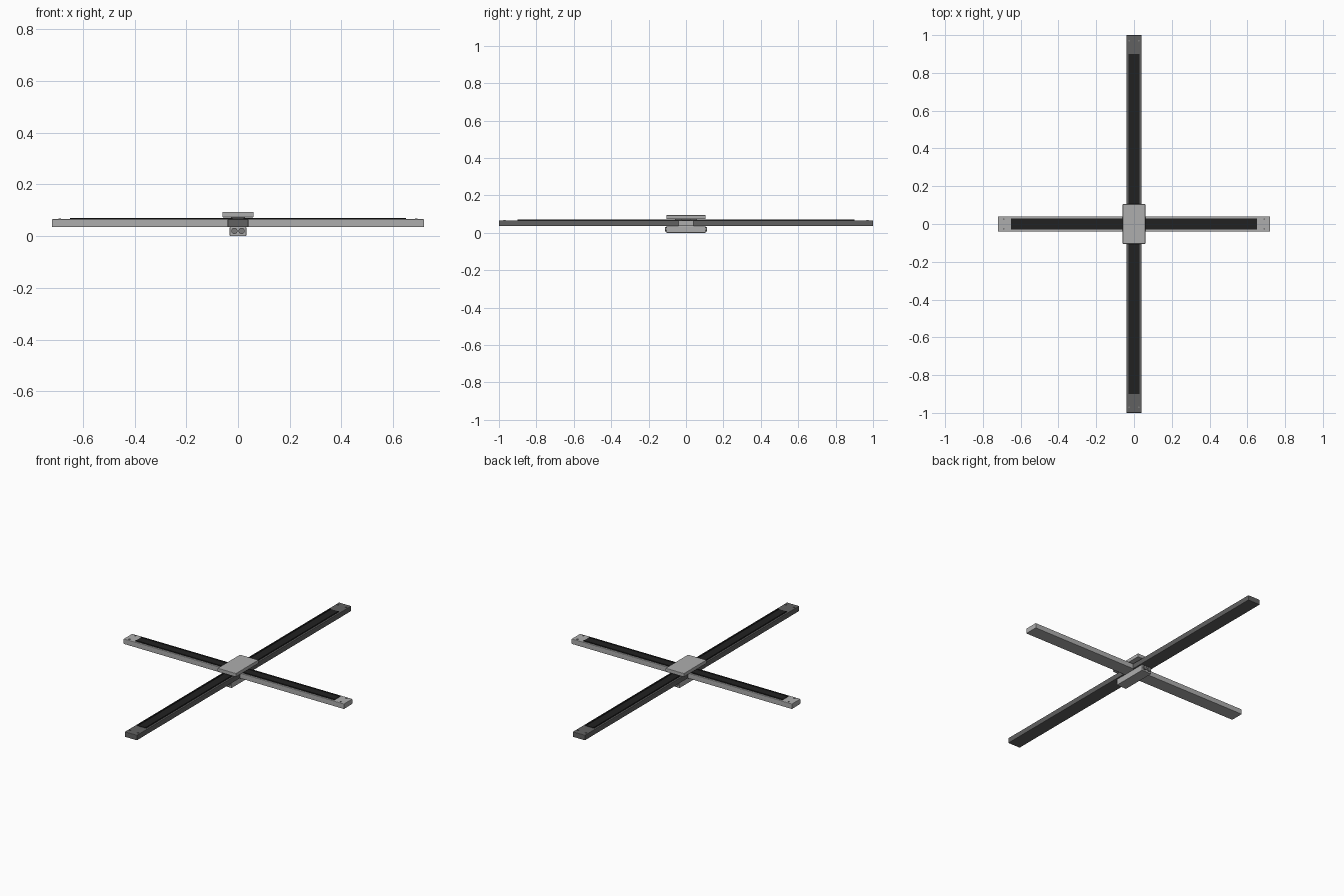
import bpy, math

if "Cube" in bpy.data.objects:
    bpy.data.objects.remove(bpy.data.objects["Cube"])


def material(name, v):
    m = bpy.data.materials.new(name)
    m.diffuse_color = (v, v, v, 1)
    m.use_nodes = True
    m.node_tree.nodes["Principled BSDF"].inputs["Base Color"].default_value = m.diffuse_color
    return m


SILVER = material("silver", 0.42)
DARK = material("dark_grey", 0.12)
BLACK = material("black", 0.015)
STEEL = material("steel", 0.2)


def box(name, lo, hi, mat, bevel=0.0):
    bpy.ops.mesh.primitive_cube_add(size=1, location=[(a + b) / 2 for a, b in zip(lo, hi)])
    o = bpy.context.object
    o.name = name
    o.scale = [b - a for a, b in zip(lo, hi)]
    bpy.ops.object.transform_apply(location=False, rotation=False, scale=True)
    o.data.materials.append(mat)
    if bevel:
        b = o.modifiers.new("bevel", "BEVEL")
        b.width, b.segments = bevel, 2
    return o


def cylinder(name, r, depth, loc, mat, rot=(0, 0, 0), sides=24):
    bpy.ops.mesh.primitive_cylinder_add(vertices=sides, radius=r, depth=depth,
                                        location=loc, rotation=rot)
    o = bpy.context.object
    o.name = name
    o.data.materials.append(mat)
    bpy.ops.object.shade_smooth_by_angle()
    return o


def rail(name, half, belt_half, screw_inset, mat, along_y):
    def span(l, w, z0, z1):
        h = (w, l) if along_y else (l, w)
        return (-h[0], -h[1], z0), (h[0], h[1], z1)

    # rail body, black belt and raised belt ribs
    box(name + "_rail", *span(half, 0.04, 0.035, 0.066), mat, 0.003)
    box(name + "_belt", *span(belt_half, 0.03, 0.06, 0.0685), BLACK)
    for s in (-1, 1):
        lo, hi = span(belt_half, 0.003, 0.066, 0.071)
        k = 0 if along_y else 1
        o = box(name + "_belt_rib", lo, hi, BLACK)
        o.location[k] += s * 0.025
    # screws at the four corners
    for s in (-1, 1):
        for t in (-1, 1):
            l, w = s * (half - screw_inset), t * 0.026
            x, y = (w, l) if along_y else (l, w)
            cylinder(name + "_screw", 0.005, 0.006, (x, y, 0.066), STEEL, sides=16)


rail("long", 1.0, 0.9, 0.03, DARK, True)
rail("short", 0.72, 0.65, 0.03, SILVER, False)

# sliding carriage on top
box("carriage_plate", (-0.06, -0.105, 0.073), (0.06, 0.105, 0.094), SILVER, 0.002)
box("carriage_neck", (-0.028, -0.06, 0.06), (0.028, 0.06, 0.075), STEEL)

# counter block underneath with paired round end caps
box("lower_block", (-0.032, -0.105, 0.0), (0.032, 0.105, 0.036), SILVER, 0.002)
for x in (-0.014, 0.014):
    for s in (-1, 1):
        cylinder("end_cap", 0.012, 0.012, (x, s * 0.107, 0.02), STEEL,
                 (math.pi / 2, 0, 0))
